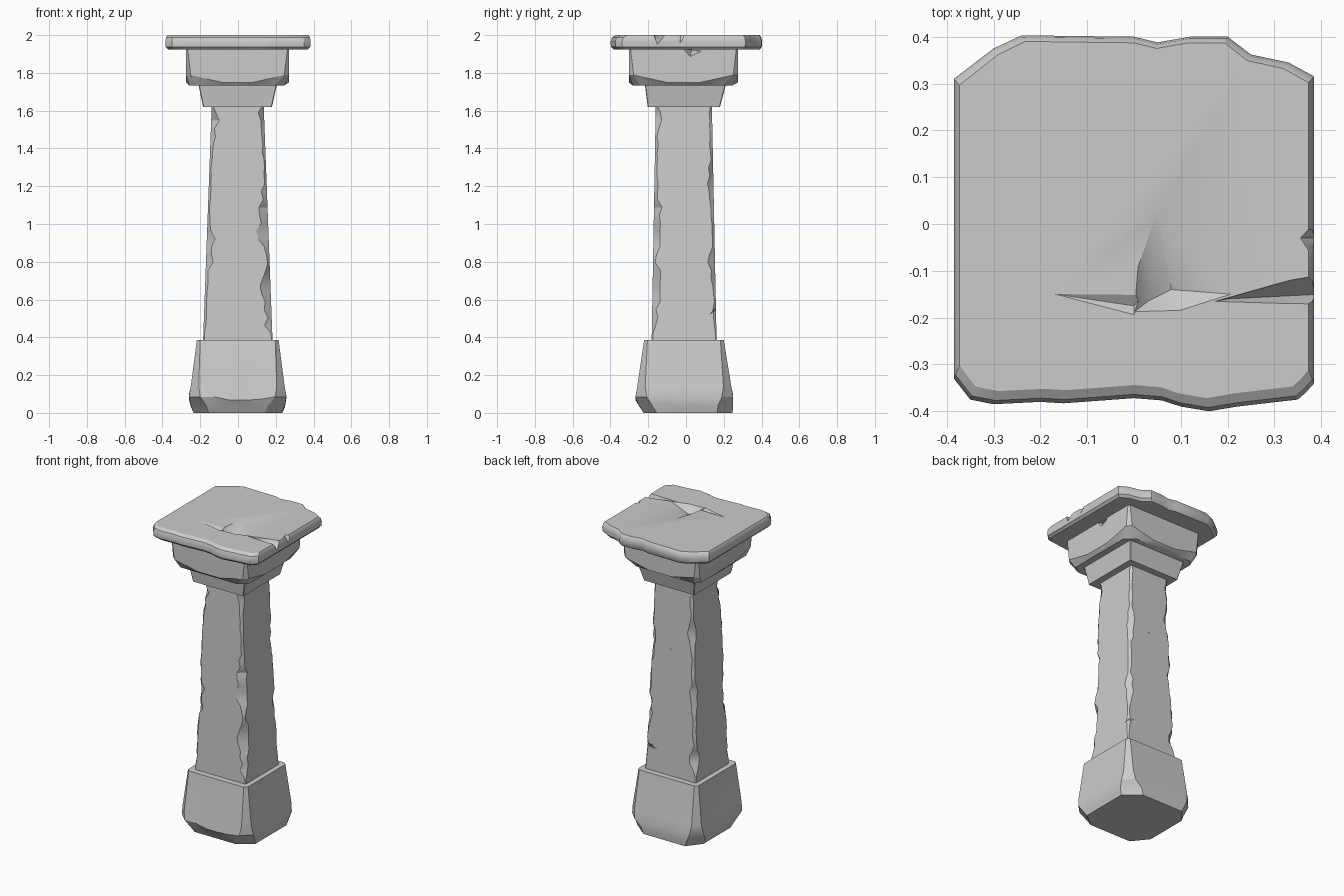
import bpy, bmesh, math, random
from mathutils import Vector

random.seed(7)
if "Cube" in bpy.data.objects:
    bpy.data.objects.remove(bpy.data.objects["Cube"], do_unlink=True)

stone = bpy.data.materials.new("grey stone")
stone.use_nodes = True
GREY = (0.6, 0.6, 0.6, 1)
stone.diffuse_color = GREY
stone.node_tree.nodes["Principled BSDF"].inputs["Base Color"].default_value = GREY


def add_object(name, bm):
    bmesh.ops.recalc_face_normals(bm, faces=bm.faces)
    mesh = bpy.data.meshes.new(name)
    bm.to_mesh(mesh)
    bm.free()
    mesh.materials.append(stone)
    obj = bpy.data.objects.new(name, mesh)
    bpy.context.collection.objects.link(obj)
    return obj


def loft(name, rings):
    """Skin a stack of closed rings and cap both ends."""
    bm = bmesh.new()
    loops = [[bm.verts.new(p) for p in ring] for ring in rings]
    for low, high in zip(loops, loops[1:]):
        for i in range(len(low)):
            j = (i + 1) % len(low)
            bm.faces.new((low[i], low[j], high[j], high[i]))
    bm.faces.new(loops[0][::-1])
    bm.faces.new(loops[-1])
    return add_object(name, bm)


def ring(z, x0, x1, y0, y1, cuts, mids=0, lift=0, wobble=0):
    """Rectangle with a (x cut, y cut) chamfer per corner, lifted at the corners."""
    corners = [(x0, y0, 1, 1), (x1, y0, -1, 1), (x1, y1, -1, -1), (x0, y1, 1, -1)]
    pts = []
    for i, (x, y, sx, sy) in enumerate(corners):
        cx, cy = cuts[i]
        a, b = Vector((x, y + sy * cy, z + lift)), Vector((x + sx * cx, y, z + lift))
        pts += [a, b] if i % 2 == 0 else [b, a]
    out = []
    for i, p in enumerate(pts):
        out.append(p)
        if i % 2:
            q = pts[(i + 1) % len(pts)]
            for k in range(mids):
                m = p.lerp(q, (k + 1) / (mids + 1))
                m.z = z + random.uniform(0, wobble)
                out.append(m)
    return out


def even(c):
    return [(c, c)] * 4


def cut(target, points):
    """Knock a convex chip out of a part."""
    bm = bmesh.new()
    for p in points:
        bm.verts.new(p)
    bmesh.ops.convex_hull(bm, input=bm.verts)
    cutter = add_object("chip_cutter", bm)
    cutter.hide_render = True
    mod = target.modifiers.new("chip", "BOOLEAN")
    mod.operation, mod.solver, mod.object = "DIFFERENCE", "EXACT", cutter
    bpy.context.view_layer.objects.active = target
    bpy.ops.object.modifier_apply(modifier=mod.name)
    bpy.data.objects.remove(cutter, do_unlink=True)


# Foot: flared, with a worn and undercut lower edge
foot_cuts = [(.08, .1), (.09, .07), (.1, .08), (.07, .09)]
foot = loft("foot", [
    ring(0, -.235, .235, -.225, .245, foot_cuts, 4),
    ring(.03, -.25, .248, -.25, .25, foot_cuts, 4, .01, .02),
    ring(.065, -.26, .256, -.268, .25, even(.06), 4, .02, .035),
    ring(.14, -.25, .247, -.258, .24, even(.042), 4),
    ring(.385, -.218, .215, -.222, .2, even(.018), 4),
])

# Shaft: straight taper with corners chipped by varying amounts
rings = []
steps = 30
for s in range(steps + 1):
    t = s / steps
    z = .38 + 1.25 * t
    cuts = []
    for c in range(4):
        wear = .012 + .02 * max(0, math.sin(z * (9 + c * 2.3) + c * 1.9))
        cuts.append((wear * random.uniform(.6, 1.5), wear * random.uniform(.6, 1.5)))
    if abs(z - .95) < .07:
        cuts[1] = (.075 - abs(z - .95) * .7, .035)
    if abs(z - .66) < .1:
        cuts[1] = (.06 - abs(z - .66) * .4, .04)
    if t < .06 or t > .97:
        cuts = even(.006)
    rings.append(ring(z, -.185 + .046 * t, .183 - .047 * t,
                      -.182 + .022 * t, .162 - .025 * t, cuts))
shaft = loft("shaft", rings)
cut(shaft, [(-.01, .2, 1.23), (.045, .2, 1.21), (-.02, .2, 1.17), (.01, .135, 1.2)])
cut(shaft, [(.05, .2, .58), (.19, .2, .6), (.19, .13, .53), (.12, .135, .5)])

# Neck and block under the top slab
neck = loft("neck", [
    ring(1.62, -.185, .18, -.203, .18, even(.004)),
    ring(1.74, -.21, .206, -.218, .212, even(.004)),
])
block = loft("capital_block", [
    ring(1.733, -.258, .245, -.282, .245, [(.04, .03), (.05, .04), (.06, .05), (.03, .04)], 2),
    ring(1.75, -.275, .27, -.302, .275, even(.025), 2, .038),
    ring(1.93, -.275, .27, -.302, .275, even(.008), 2),
])
cut(block, [(.3, -.03, 1.925), (.3, .02, 1.87), (.3, .1, 1.91), (.2, .03, 1.925)])

# Top slab: broken outline, worn upper and lower rims
outline = [(-.385, -.33), (-.35, -.375), (-.3, -.385), (-.2, -.38), (-.15, -.383),
           (0, -.372), (.06, -.377), (.1, -.39), (.16, -.4), (.22, -.39),
           (.35, -.375), (.367, -.36), (.385, -.34), (.385, .315), (.33, .345),
           (.25, .362), (.2, .4), (.12, .4), (.05, .388), (0, .4),
           (-.24, .403), (-.3, .375), (-.385, .31)]


def rim(z, side, front, back):
    return [(x * (1 - side), y + (front if y < 0 else -back), z) for x, y in outline]


slab = loft("top_slab", [
    rim(1.923, .04, .018, .012),
    rim(1.938, .005, .003, .002),
    rim(1.965, 0, 0, 0),
    rim(1.987, .01, .008, .004),
    rim(2, .032, .028, .013),
])
# Hollow and cracks across the slab
cut(slab, [(.05, .03, 2.001), (.008, -.09, 2.001), (0, -.188, 2.001), (.1, -.185, 2.001),
           (.21, -.15, 2.001), (.14, -.075, 2.001), (.08, -.14, 1.955), (.03, -.165, 1.965)])
cut(slab, [(-.18, -.148, 2.001), (0, -.195, 2.001), (.02, -.15, 2.001), (0, -.175, 1.985)])
cut(slab, [(.16, -.168, 2.01), (.24, -.15, 2.01), (.35, -.153, 2.01), (.4, -.1, 2.01),
           (.4, -.175, 2.01), (.4, -.15, 1.95), (.2, -.16, 1.98)])
cut(slab, [(.355, -.03, 2.001), (.4, .02, 2.001), (.4, -.1, 2.001), (.4, -.03, 1.94)])

# Smooth worn areas while keeping the carved edges crisp
for obj in (foot, shaft, neck, block, slab):
    bpy.ops.object.select_all(action="DESELECT")
    obj.select_set(True)
    bpy.context.view_layer.objects.active = obj
    bpy.ops.object.shade_smooth_by_angle(angle=math.radians(30))
